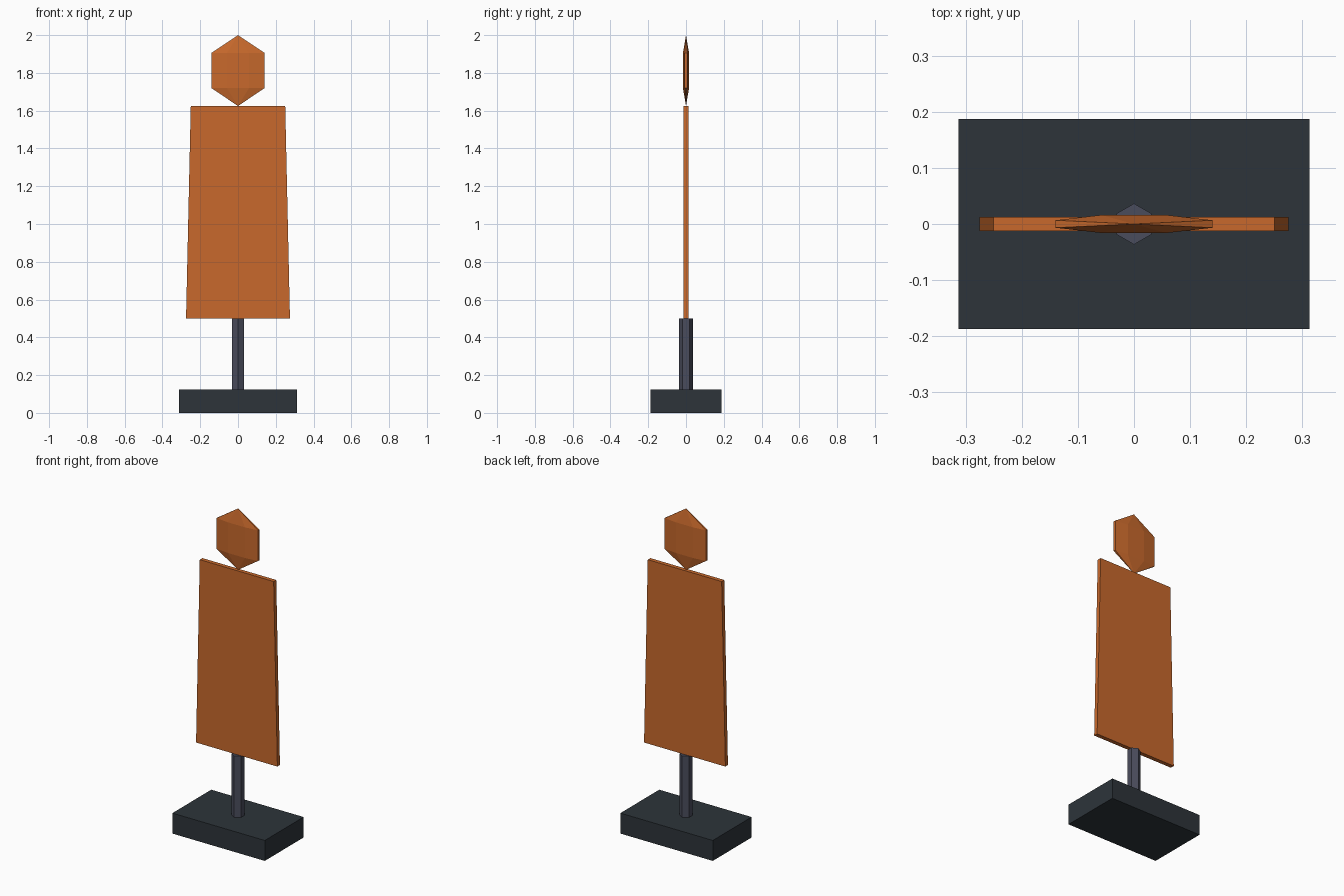
import bpy, bmesh, math
from mathutils import Matrix

cube = bpy.data.objects.get("Cube")
if cube:
    bpy.data.objects.remove(cube, do_unlink=True)


def material(name, hex_code):
    """Flat material from an sRGB hex code, stored as linear values."""
    srgb = [int(hex_code[i:i + 2], 16) / 255 for i in (0, 2, 4)]
    linear = [c / 12.92 if c < 0.04 else ((c + 0.055) / 1.055) ** 2.4 for c in srgb]
    mat = bpy.data.materials.new(name)
    mat.use_nodes = True
    mat.diffuse_color = (*linear, 1)
    mat.node_tree.nodes["Principled BSDF"].inputs["Base Color"].default_value = (*linear, 1)
    return mat


def add_part(name, bm, mat):
    mesh = bpy.data.meshes.new(name)
    bm.to_mesh(mesh)
    bm.free()
    mesh.materials.append(mat)
    obj = bpy.data.objects.new(name, mesh)
    bpy.context.collection.objects.link(obj)
    return obj


def slab(size, centre_z):
    bm = bmesh.new()
    bmesh.ops.create_cube(bm, size=1, matrix=Matrix.Translation((0, 0, centre_z)) @ Matrix.Diagonal((*size, 1)))
    return bm


orange = material("burnt orange", "c8692c")
slate = material("slate grey", "4a4c5c")
charcoal = material("charcoal", "2d343a")

# Heavy base block
add_part("base", slab((0.625, 0.375, 0.125), 0.0625), charcoal)

# Hexagonal post with corners facing front and back
bm = bmesh.new()
bmesh.ops.create_cone(bm, cap_ends=True, segments=6, radius1=0.0365, radius2=0.0365, depth=0.375,
                      matrix=Matrix.Translation((0, 0, 0.3125)))
# Turn the post if its corners landed on the x axis
if max(v.co.x for v in bm.verts) > max(v.co.y for v in bm.verts):
    bmesh.ops.rotate(bm, verts=bm.verts, matrix=Matrix.Rotation(math.pi / 6, 3, "Z"))
add_part("post", bm, slate)

# Thin torso board, slightly narrower at the top
bm = slab((0.55, 0.025, 1.125), 1.0625)
for v in bm.verts:
    if v.co.z > 1:
        v.co.x *= 0.25 / 0.275
add_part("torso_board", bm, orange)

# Flattened faceted head
bm = bmesh.new()
bmesh.ops.create_uvsphere(bm, u_segments=8, v_segments=3, radius=1)
bmesh.ops.rotate(bm, verts=bm.verts, matrix=Matrix.Rotation(math.pi / 8, 3, "Z"))
bmesh.ops.transform(bm, verts=bm.verts,
                    matrix=Matrix.Translation((0, 0, 1.8125)) @ Matrix.Diagonal((0.175, 0.02, 0.1875, 1)))
add_part("head", bm, orange)
